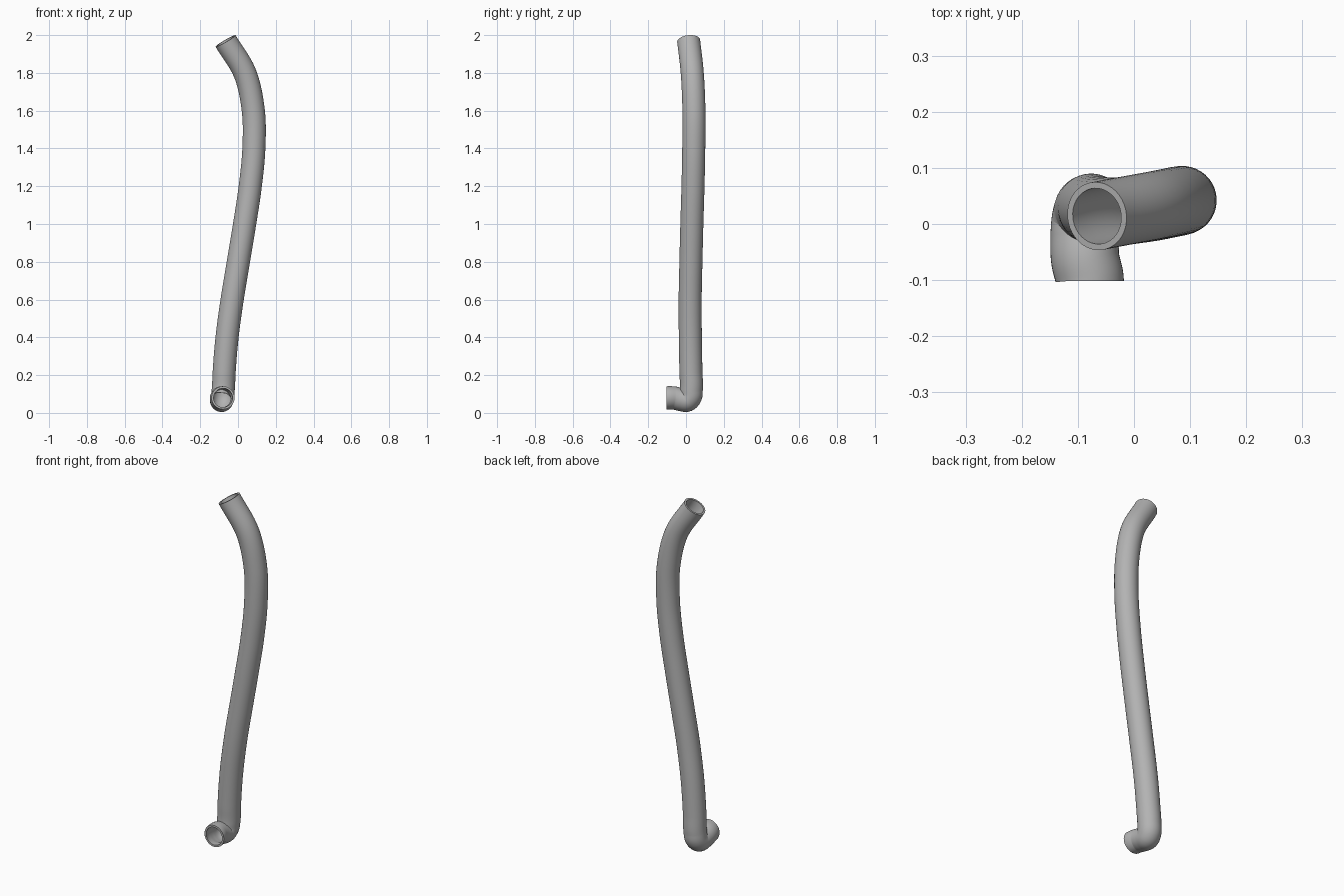
import bpy, bmesh, math
from mathutils import Vector

if "Cube" in bpy.data.objects:
    bpy.data.objects.remove(bpy.data.objects["Cube"])

OUTER, INNER, SIDES, STEPS = 0.061, 0.050, 40, 8

# Centre line from the short inlet, round the tight elbow, up to the tilted outlet
PATH = [Vector(p) for p in (
    (-0.079, -0.102, 0.080), (-0.087, -0.062, 0.079), (-0.088, -0.025, 0.070),
    (-0.086, 0.006, 0.067), (-0.082, 0.023, 0.085), (-0.078, 0.028, 0.125),
    (-0.073, 0.026, 0.22), (-0.058, 0.023, 0.40), (-0.031, 0.022, 0.60),
    (0.002, 0.026, 0.80), (0.035, 0.031, 1.00), (0.065, 0.037, 1.20),
    (0.084, 0.041, 1.40), (0.081, 0.042, 1.60), (0.036, 0.033, 1.80),
    (-0.066, 0.014, 1.969))]
START_DIR, END_DIR = Vector((0, 1, 0)), Vector((-0.50, -0.10, 0.86)).normalized()


def smooth_path(pts):
    """Hermite samples through the points: (position, direction) pairs."""
    n = len(pts)
    tan = [START_DIR]
    for i in range(1, n - 1):
        a, b = pts[i] - pts[i - 1], pts[i + 1] - pts[i]
        la, lb = a.length, b.length
        tan.append((a * (lb / la) + b * (la / lb)) / (la + lb))
    tan.append(END_DIR)
    out = []
    for i in range(n - 1):
        p, q = pts[i], pts[i + 1]
        d = (q - p).length
        for k in range(STEPS + (i == n - 2)):
            t = k / STEPS
            pos = (p * (2*t**3 - 3*t**2 + 1) + tan[i] * (d * (t**3 - 2*t**2 + t))
                   + q * (3*t**2 - 2*t**3) + tan[i + 1] * (d * (t**3 - t**2)))
            der = (p * (6*t*t - 6*t) + tan[i] * (d * (3*t*t - 4*t + 1))
                   + q * (6*t - 6*t*t) + tan[i + 1] * (d * (3*t*t - 2*t)))
            out.append((pos, der.normalized()))
    return out


def bridge(bm, a, b):
    for i in range(SIDES):
        j = (i + 1) % SIDES
        bm.faces.new((a[i], a[j], b[j], b[i]))


# Sweep the outer and inner walls with a frame carried along the path
bm = bmesh.new()
outer, inner = [], []
samples = smooth_path(PATH)
side, last = Vector((1, 0, 0)), samples[0][1]
for pos, d in samples:
    side = last.rotation_difference(d) @ side
    side = (side - d * side.dot(d)).normalized()
    up, last = d.cross(side), d
    for rings, r in ((outer, OUTER), (inner, INNER)):
        rings.append([bm.verts.new(pos + (side * math.cos(a) + up * math.sin(a)) * r)
                      for a in (2 * math.pi * k / SIDES for k in range(SIDES))])
for i in range(len(samples) - 1):
    bridge(bm, outer[i], outer[i + 1])
    bridge(bm, inner[i + 1], inner[i])
# Flat rims at both open ends
bridge(bm, inner[0], outer[0])
bridge(bm, outer[-1], inner[-1])

mesh = bpy.data.meshes.new("bent_pipe")
bm.to_mesh(mesh)
bm.free()
pipe = bpy.data.objects.new("bent_pipe", mesh)
bpy.context.collection.objects.link(pipe)

grey = bpy.data.materials.new("plain_grey")
grey.diffuse_color = (0.45, 0.45, 0.45, 1)
grey.use_nodes = True
grey.node_tree.nodes["Principled BSDF"].inputs["Base Color"].default_value = grey.diffuse_color
mesh.materials.append(grey)

bpy.context.view_layer.objects.active = pipe
pipe.select_set(True)
bpy.ops.object.shade_smooth_by_angle(angle=math.radians(40))
